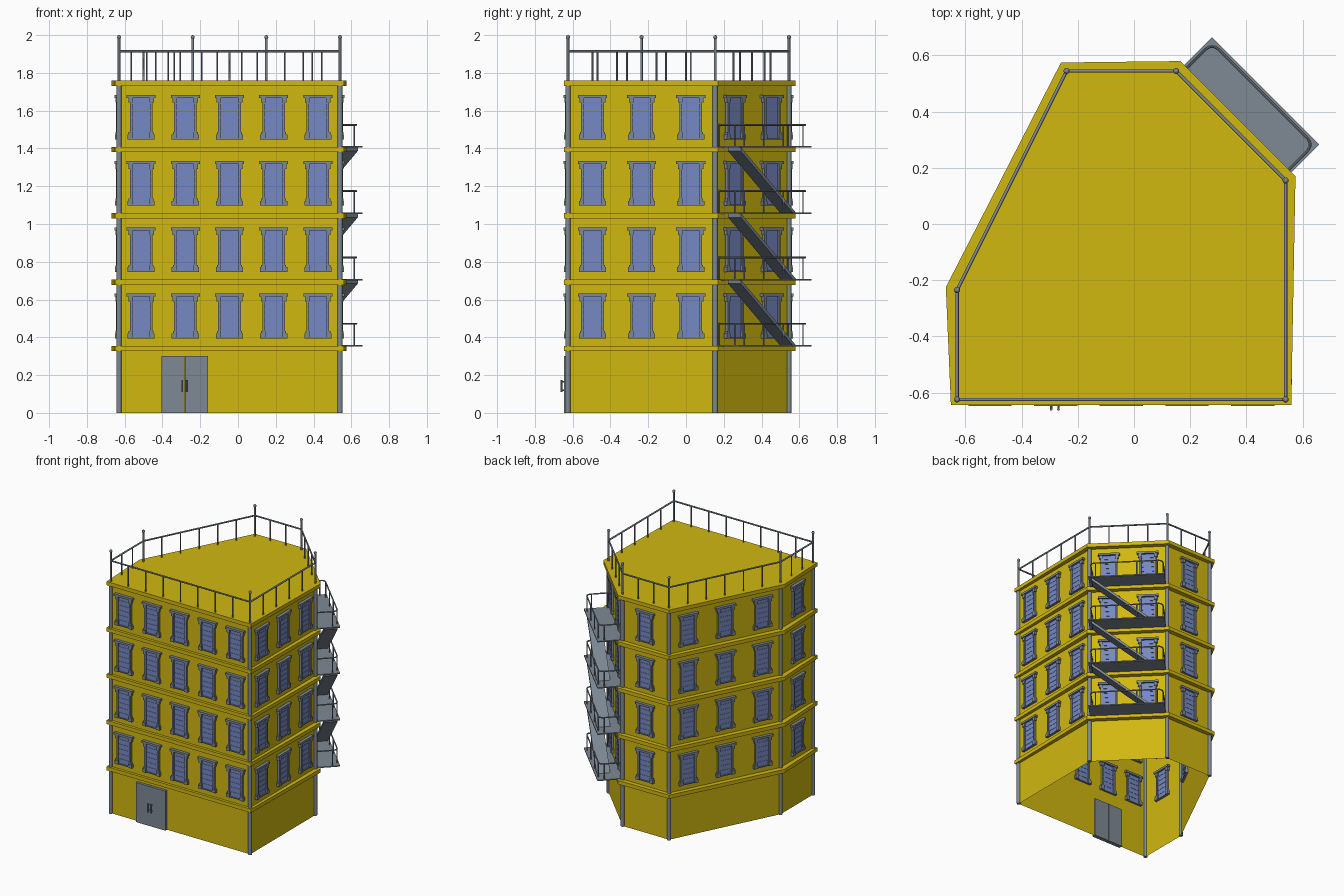
import bpy, bmesh, math
from mathutils import Vector, Matrix

if "Cube" in bpy.data.objects:
    bpy.data.objects.remove(bpy.data.objects["Cube"], do_unlink=True)


def material(name, rgb):
    m = bpy.data.materials.new(name)
    m.use_nodes = True
    m.diffuse_color = (*rgb, 1)
    m.node_tree.nodes["Principled BSDF"].inputs["Base Color"].default_value = (*rgb, 1)
    return m


YELLOW = material("yellow wall", (0.64, 0.48, 0.005))
GREY = material("grey metal", (0.21, 0.25, 0.30))
BLUE = material("blue glass", (0.18, 0.25, 0.57))

# Footprint corners, counterclockwise from the front right one, and the cornice outline
CORNERS = [Vector(p) for p in [(-0.63, -0.625), (0.54, -0.625), (0.54, 0.155),
                               (0.15, 0.545), (-0.24, 0.545), (-0.63, -0.235)]]
EAVES = [Vector(p) for p in [(-0.652, -0.645), (0.56, -0.645), (0.575, 0.17),
                             (0.165, 0.58), (-0.26, 0.575), (-0.67, -0.225)]]
WINDOWS = [5, 3, 2, 1, 3, 1]
BALUSTERS = [8, 5, 4, 3, 6, 3]
STOREY = 0.351
FLOORS = [0.355 + STOREY * k for k in range(5)]
ROOF = FLOORS[-1]


def add_object(name, bm, mats, smooth=False):
    me = bpy.data.meshes.new(name)
    bmesh.ops.recalc_face_normals(bm, faces=bm.faces)
    bm.to_mesh(me)
    bm.free()
    for m in mats:
        me.materials.append(m)
    if smooth:
        for p in me.polygons:
            p.use_smooth = len(p.vertices) == 4
    return link(name, me)


def link(name, me):
    ob = bpy.data.objects.new(name, me)
    bpy.context.scene.collection.objects.link(ob)
    return ob


def box(bm, x, y, z, mat=0):
    """Box from (low, high) ranges."""
    size = Matrix.Diagonal((x[1] - x[0], y[1] - y[0], z[1] - z[0], 1))
    mid = Matrix.Translation((sum(x) / 2, sum(y) / 2, sum(z) / 2))
    vs = bmesh.ops.create_cube(bm, size=1, matrix=mid @ size)["verts"]
    for f in {f for v in vs for f in v.link_faces}:
        f.material_index = mat


def rod(bm, p, q, r, sides=8):
    p, q = Vector(p), Vector(q)
    turn = (q - p).to_track_quat("Z", "Y").to_matrix().to_4x4()
    bmesh.ops.create_cone(bm, cap_ends=True, segments=sides, radius1=r, radius2=r,
                          depth=(q - p).length,
                          matrix=Matrix.Translation((p + q) / 2) @ turn)


def band(bm, low, high):
    """Quads joining two closed loops of vertices."""
    for i in range(len(low)):
        j = (i + 1) % len(low)
        bm.faces.new((low[i], low[j], high[j], high[i]))


def loop(bm, outline, z):
    return [bm.verts.new((p.x, p.y, z)) for p in outline]


def sides():
    for i, a in enumerate(CORNERS):
        yield i, a, CORNERS[(i + 1) % len(CORNERS)]


def wall_frame(a, b, t, z):
    """Frame on a wall: x along it, -y outward."""
    d = b - a
    return (Matrix.Translation((*a.lerp(b, t), z))
            @ Matrix.Rotation(math.atan2(d.y, d.x), 4, "Z"))


# Hollow walls, open underneath
bm = bmesh.new()
band(bm, loop(bm, CORNERS, 0), loop(bm, CORNERS, ROOF - 0.005))
add_object("walls", bm, [YELLOW])

# Cornice ring above each storey
for z in FLOORS[:-1]:
    bm = bmesh.new()
    rings = [loop(bm, o, h) for o, h in [(CORNERS, z - 0.028), (EAVES, z - 0.028),
                                         (EAVES, z), (CORNERS, z)]]
    for k in range(3):
        band(bm, rings[k], rings[k + 1])
    add_object("cornice", bm, [YELLOW])

# Roof slab
bm = bmesh.new()
under, top = loop(bm, EAVES, ROOF - 0.028), loop(bm, EAVES, ROOF)
band(bm, under, top)
bm.faces.new(top)
bm.faces.new(under)
add_object("roof", bm, [YELLOW])

# Corner columns
bm = bmesh.new()
for p in CORNERS:
    rod(bm, (*p, 0), (*p, ROOF - 0.02), 0.014, 12)
add_object("corner_columns", bm, [GREY], True)

# Window: glass, glazing bars, columns with capitals and feet, lintel and sill
bm = bmesh.new()
box(bm, (-0.055, 0.055), (-0.008, 0.008), (0.045, 0.27), 1)
for k in range(1, 6):
    z = 0.045 + 0.037 * k
    box(bm, (-0.05, 0.05), (-0.01, 0.01), (z - 0.0015, z + 0.0015))
for s in (-1, 1):
    for inner, outer, depth, z in [(0.046, 0.060, 0.016, (0.04, 0.27)),
                                   (0.044, 0.072, 0.021, (0.04, 0.066)),
                                   (0.044, 0.066, 0.018, (0.066, 0.078)),
                                   (0.044, 0.068, 0.019, (0.235, 0.262))]:
        box(bm, sorted((s * inner, s * outer)), (-depth, depth), z)
box(bm, (-0.077, 0.077), (-0.023, 0.023), (0.260, 0.276))
box(bm, (-0.060, 0.060), (-0.015, 0.015), (0.040, 0.047))
window = add_object("window", bm, [GREY, BLUE])
window_mesh = window.data
bpy.data.objects.remove(window)
for i, a, b in sides():
    for z in FLOORS[:-1]:
        for k in range(WINDOWS[i]):
            link("window", window_mesh).matrix_world = wall_frame(
                a, b, (k + 0.5) / WINDOWS[i], z)

# Double door with handles
bm = bmesh.new()
front = CORNERS[0].y
for s in (-1, 1):
    mid = -0.282
    box(bm, sorted((mid + s * 0.001, mid + s * 0.124)), (front - 0.02, front + 0.01), (0, 0.30))
    x = mid + s * 0.013
    rod(bm, (x, front - 0.035, 0.11), (x, front - 0.035, 0.175), 0.005)
    for z in (0.12, 0.165):
        rod(bm, (x, front - 0.035, z), (x, front - 0.015, z), 0.004)
add_object("double_door", bm, [GREY])

# Roof railing
bm = bmesh.new()
for i, a, b in sides():
    rod(bm, (*a, ROOF), (*a, 1.985), 0.007)
    bmesh.ops.create_uvsphere(bm, u_segments=10, v_segments=6, radius=0.011,
                              matrix=Matrix.Translation((*a, 1.989)))
    rod(bm, (*a, 1.915), (*b, 1.915), 0.006)
    for k in range(1, BALUSTERS[i]):
        p = a.lerp(b, k / BALUSTERS[i])
        rod(bm, (*p, ROOF), (*p, 1.915), 0.005, 6)
add_object("roof_railing", bm, [GREY], True)

# Fire escape balcony, built against the slanted wall
bm = bmesh.new()
box(bm, (-0.27, 0.27), (-0.175, 0), (-0.004, 0.004))
half, out, top = 0.256, -0.161, 0.117
path = [(-half, 0)]
for s, start in ((-1, 180), (1, 270)):
    for step in range(4):
        ang = math.radians(start + 30 * step)
        path.append((s * (half - 0.03) + 0.03 * math.cos(ang), out + 0.03 + 0.03 * math.sin(ang)))
path.append((half, 0))
for p, q in zip(path, path[1:]):
    rod(bm, (*p, top), (*q, top), 0.005)
posts = [(s * half, y) for s in (-1, 1) for y in (-0.01, -0.125)]
posts += [(x, out) for x in (-0.22, -0.073, 0.073, 0.22)]
for p in posts:
    rod(bm, (*p, 0), (*p, top), 0.004, 6)
balcony = add_object("fire_escape_balcony", bm, [GREY])

# Sloping flight between two balconies
bm = bmesh.new()
flight = [(-0.247, STOREY), (0.17, 0), (0.145, 0), (-0.247, STOREY - 0.022)]
near, far = [[bm.verts.new((x, y, z)) for x, z in flight] for y in (-0.067, -0.162)]
band(bm, near, far)
bm.faces.new(near)
bm.faces.new(far)
stairs = add_object("fire_escape_stairs", bm, [GREY])

for k, z in enumerate(FLOORS[:-1]):
    frame = wall_frame(CORNERS[2], CORNERS[3], 0.5, z)
    (balcony if k == 0 else link("fire_escape_balcony", balcony.data)).matrix_world = frame
    if k < 3:
        (stairs if k == 0 else link("fire_escape_stairs", stairs.data)).matrix_world = frame
